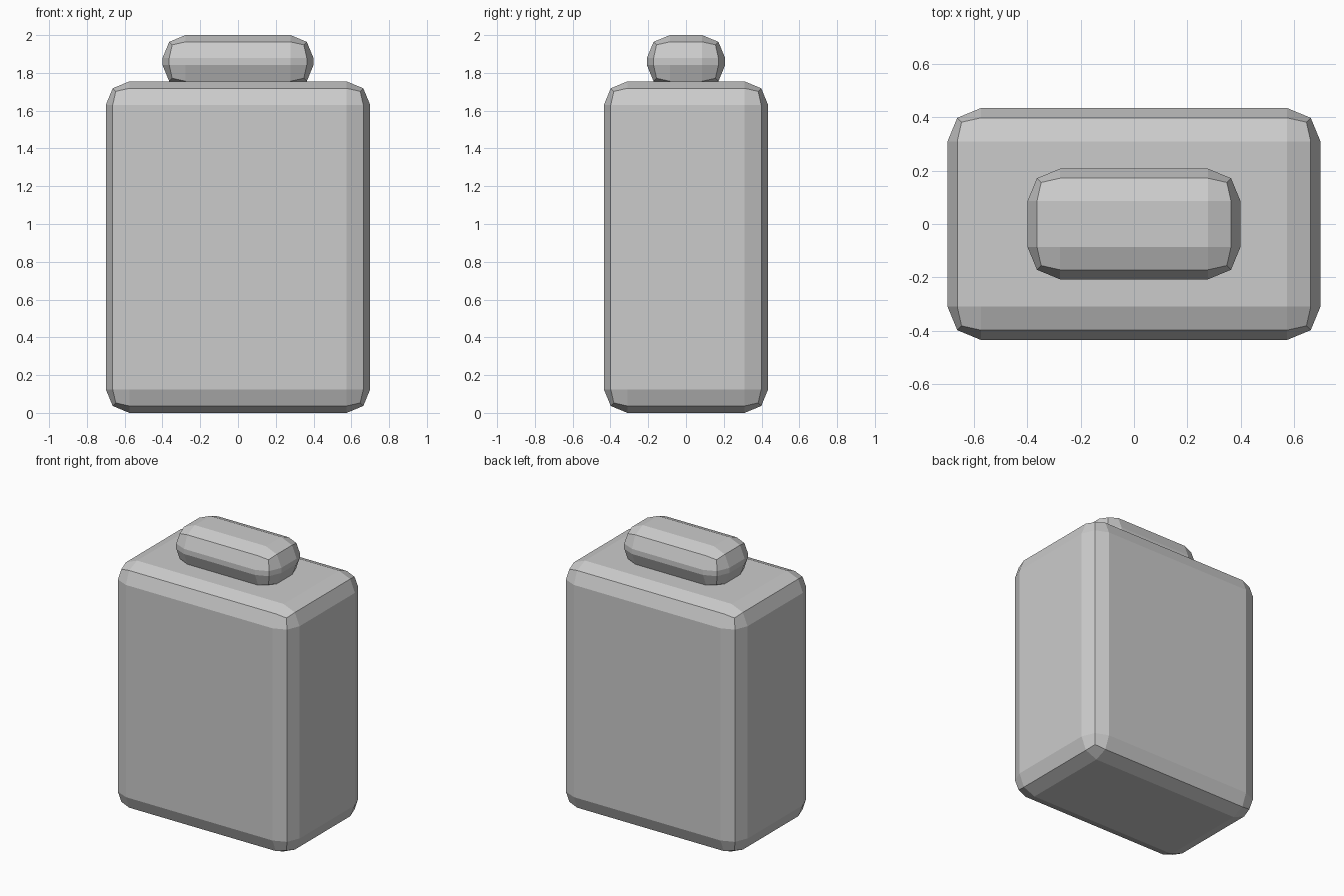
import bpy

if "Cube" in bpy.data.objects:
    bpy.data.objects.remove(bpy.data.objects["Cube"])


def rounded_box(name, size, z_mid, bevel):
    """Box centred on x = y = 0 with two-step rounded edges."""
    bpy.ops.mesh.primitive_cube_add(size=1, location=(0, 0, z_mid))
    ob = bpy.context.object
    ob.name = name
    ob.scale = size
    bpy.ops.object.transform_apply(location=False, rotation=False, scale=True)
    mod = ob.modifiers.new("rounded_edges", 'BEVEL')
    mod.width = bevel
    mod.segments = 2
    mod.limit_method = 'NONE'
    return ob


# Main body
rounded_box("body", (1.40, 0.87, 1.755), 0.8775, 0.125)

# Cap, sunk slightly into the top of the body
rounded_box("cap", (0.80, 0.415, 0.28), 1.86, 0.122)
